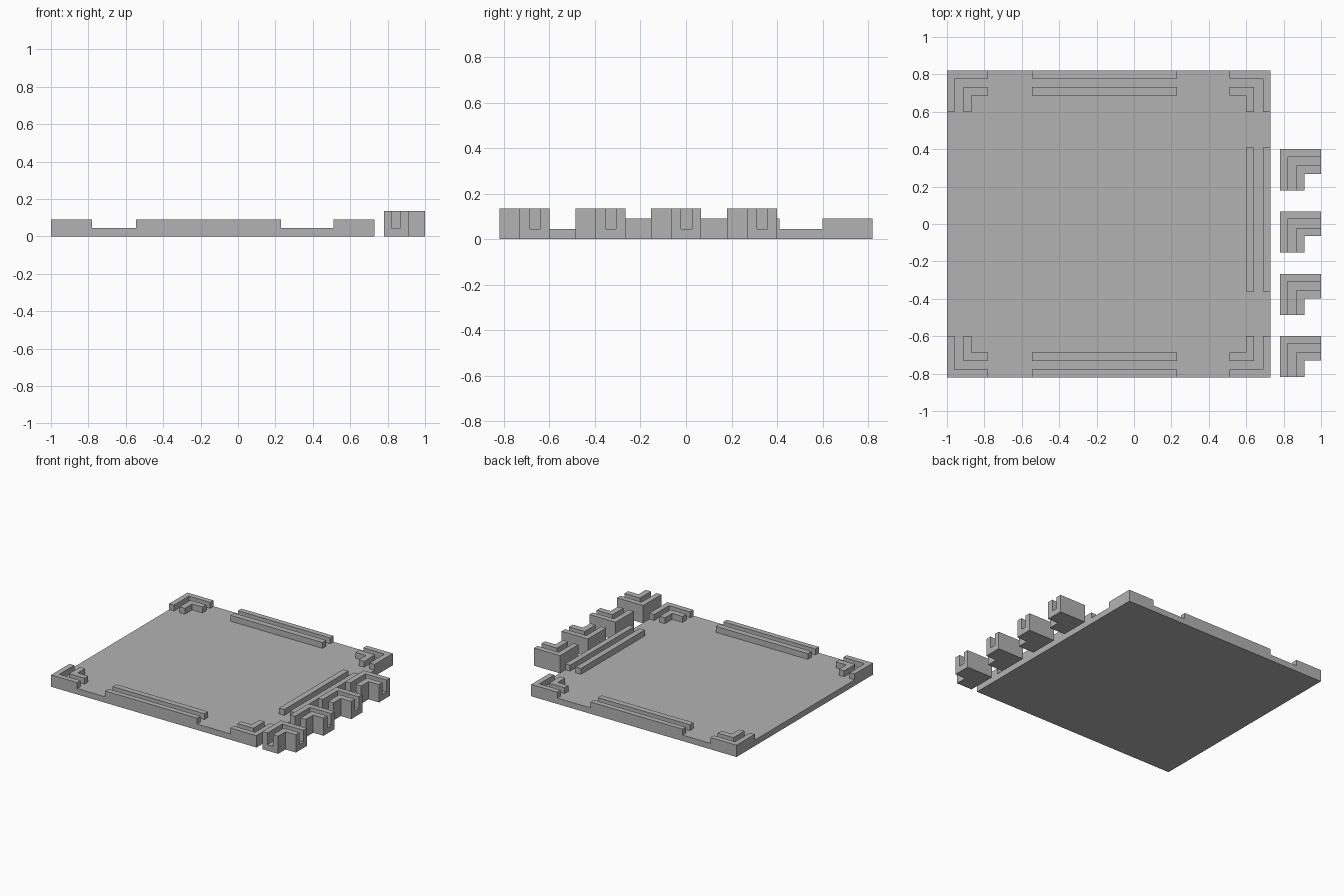
import bpy
import bmesh

cube = bpy.data.objects.get("Cube")
if cube:
    bpy.data.objects.remove(cube, do_unlink=True)

grey = bpy.data.materials.new("plain grey")
grey.use_nodes = True
colour = (0.45, 0.45, 0.45, 1)
grey.diffuse_color = colour
grey.node_tree.nodes["Principled BSDF"].inputs["Base Color"].default_value = colour

# Shared dimensions
LEFT, RIGHT, HALF_Y = -1.0, 0.73, 0.82
BASE, RAIL_TOP, CLIP_TOP = 0.045, 0.09, 0.135
WALL, INNER, DEPTH, ARM = 0.041, 0.088, 0.132, 0.22


def rectangle(x0, x1, y0, y1):
    return [(x0, y0), (x1, y0), (x1, y1), (x0, y1)]


def angle(x, y, dx, dy, near, far):
    """L-shaped outline whose arms run from a corner along dx and dy."""
    pts = [(near, near), (ARM, near), (ARM, far), (far, far), (far, ARM), (near, ARM)]
    return [(x + dx * a, y + dy * b) for a, b in pts]


def build(name, prisms):
    """One object made of upright prisms: (outline, bottom, top)."""
    bm = bmesh.new()
    for outline, bottom, top in prisms:
        face = bm.faces.new([bm.verts.new((x, y, bottom)) for x, y in outline])
        grown = bmesh.ops.extrude_face_region(bm, geom=[face])["geom"]
        verts = [v for v in grown if isinstance(v, bmesh.types.BMVert)]
        bmesh.ops.translate(bm, verts=verts, vec=(0, 0, top - bottom))
    bmesh.ops.recalc_face_normals(bm, faces=bm.faces)
    mesh = bpy.data.meshes.new(name)
    bm.to_mesh(mesh)
    bm.free()
    mesh.materials.append(grey)
    obj = bpy.data.objects.new(name, mesh)
    bpy.context.collection.objects.link(obj)


# Flat tray floor
build("base_plate", [(rectangle(LEFT, RIGHT, -HALF_Y, HALF_Y), 0, BASE)])

# Double L-shaped walls at the four corners
for side, x, dx in (("right", LEFT, 1), ("left", RIGHT, -1)):
    for end, y, dy in (("front", -HALF_Y, 1), ("back", HALF_Y, -1)):
        build(f"{end}_{side}_corner", [
            (angle(x, y, dx, dy, 0, WALL), BASE, RAIL_TOP),
            (angle(x, y, dx, dy, INNER, DEPTH), BASE, RAIL_TOP)])

# Double rails along the front, back and left edges
bands = ((0, WALL), (INNER, DEPTH))
for end, s in (("front", -1), ("back", 1)):
    build(f"{end}_rails", [
        (rectangle(-0.545, 0.23, s * (HALF_Y - a), s * (HALF_Y - b)), BASE, RAIL_TOP)
        for a, b in bands])
build("left_rails", [
    (rectangle(RIGHT - b, RIGHT - a, -0.36, 0.41), BASE, RAIL_TOP) for a, b in bands])

# Loose grooved corner clips in a row beside the tray
for i in range(4):
    x, y = 0.78, 0.4 - i * 0.333
    build(f"corner_clip_{i + 1}", [
        (angle(x, y, 1, -1, 0, DEPTH), 0, BASE),
        (angle(x, y, 1, -1, 0, WALL), BASE, CLIP_TOP),
        (angle(x, y, 1, -1, INNER, DEPTH), BASE, CLIP_TOP)])
